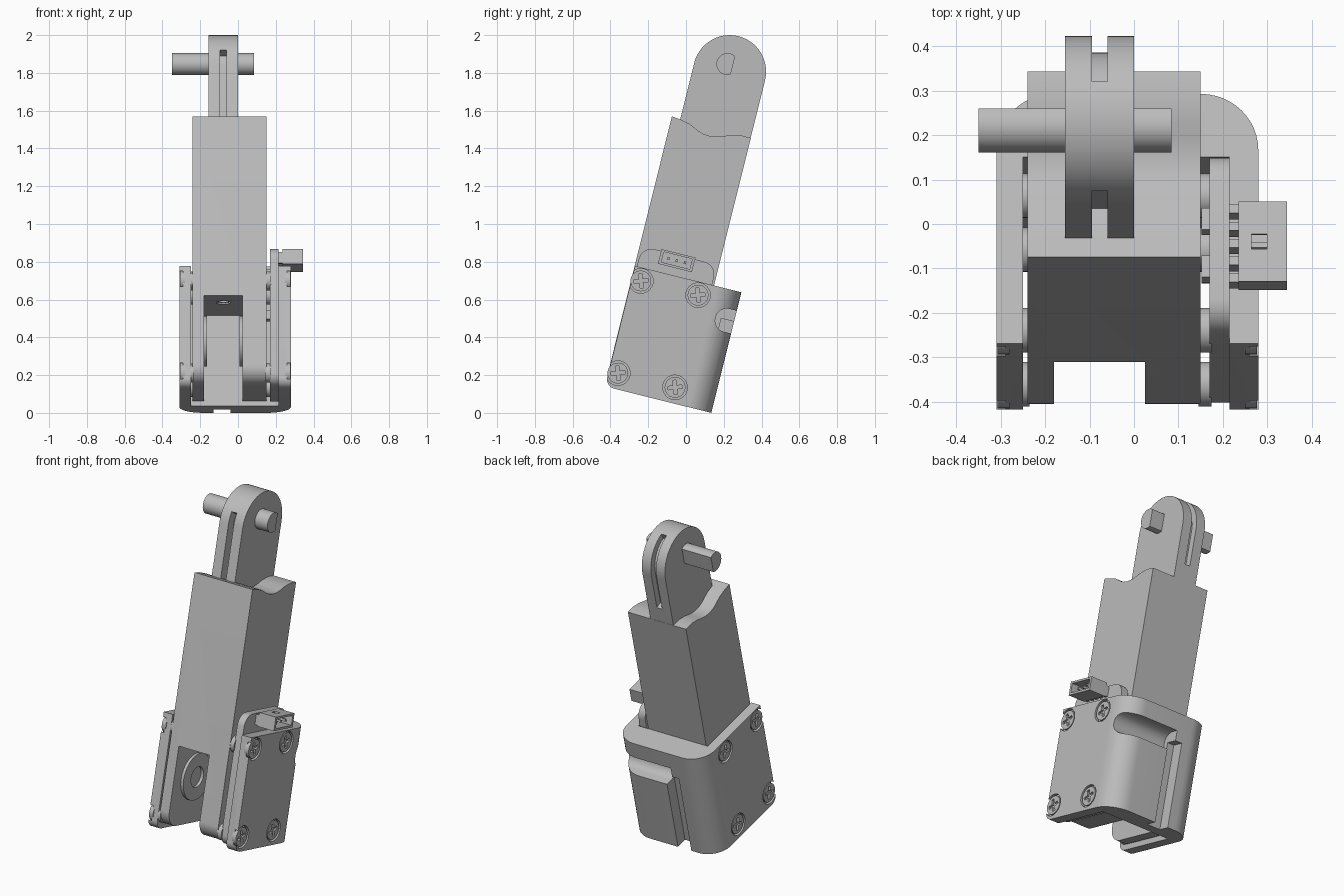
import bpy, bmesh, math
from mathutils import Matrix, Vector

if "Cube" in bpy.data.objects:
    bpy.data.objects.remove(bpy.data.objects["Cube"], do_unlink=True)

# The whole finger is built upright, then leaned back
LEAN = Matrix.Rotation(math.radians(-14), 4, 'X')

grey = bpy.data.materials.new("plain grey")
grey.use_nodes = True
grey.diffuse_color = (0.5, 0.5, 0.5, 1)
grey.node_tree.nodes["Principled BSDF"].inputs["Base Color"].default_value = (0.5, 0.5, 0.5, 1)


def arc(cx, cy, r, a0, a1, n=12):
    angles = [math.radians(a0 + (a1 - a0) * i / n) for i in range(n + 1)]
    return [(cx + r * math.cos(a), cy + r * math.sin(a)) for a in angles]


def circle(cx, cy, r, n=32):
    return arc(cx, cy, r, 0, 360, n)[:-1]


def rounded(x0, y0, x1, y1, bl=0, br=0, tr=0, tl=0):
    """Rectangle with a radius for each corner."""
    pts = []
    for x, y, r, sx, sy, a in ((x0, y0, bl, 1, 1, 180), (x1, y0, br, -1, 1, 270),
                               (x1, y1, tr, -1, -1, 0), (x0, y1, tl, 1, -1, 90)):
        pts += arc(x + sx * r, y + sy * r, r, a, a + 90, 8) if r else [(x, y)]
    return pts


def extrude(name, pts, a, b, axis='X'):
    """Extrude a profile along X (points are y, z) or Z (points are x, y)."""
    bm = bmesh.new()
    place = (lambda u, v, w: (w, u, v)) if axis == 'X' else (lambda u, v, w: (u, v, w))
    face = bm.faces.new([bm.verts.new(LEAN @ Vector(place(u, v, a))) for u, v in pts])
    moved = bmesh.ops.extrude_face_region(bm, geom=[face])["geom"]
    shift = LEAN @ Vector(place(0, 0, b - a))
    bmesh.ops.translate(bm, vec=shift, verts=[g for g in moved if isinstance(g, bmesh.types.BMVert)])
    bmesh.ops.recalc_face_normals(bm, faces=bm.faces)
    mesh = bpy.data.meshes.new(name)
    bm.to_mesh(mesh)
    bm.free()
    mesh.materials.append(grey)
    obj = bpy.data.objects.new(name, mesh)
    bpy.context.collection.objects.link(obj)
    return obj


def cut(obj, cutters, mode='DIFFERENCE'):
    """Apply boolean cutters, then discard them."""
    for c in cutters:
        c.hide_render = True
        mod = obj.modifiers.new("cut", 'BOOLEAN')
        mod.operation, mod.solver, mod.object = mode, 'EXACT', c
    deps = bpy.context.evaluated_depsgraph_get()
    mesh = bpy.data.meshes.new_from_object(obj.evaluated_get(deps))
    obj.modifiers.clear()
    obj.data = mesh
    for c in cutters:
        bpy.data.objects.remove(c, do_unlink=True)


# Finger body with wavy shoulder and a forked lower end
wave = [(-0.019, 1.495), (-0.074, 1.496), (-0.133, 1.482), (-0.165, 1.468), (-0.20, 1.457),
        (-0.239, 1.453), (-0.27, 1.456), (-0.30, 1.465), (-0.351, 1.489), (-0.405, 1.50), (-0.452, 1.505)]
body = extrude("finger_body", arc(-0.362, 0.15, 0.09, 180, 270) + [(-0.019, 0.06)] + wave, -0.24, 0.15)
cut(body, [extrude("fork_slot", rounded(-0.6, -0.1, 0.1, 0.527), -0.18, 0.025),
           extrude("spring_hole", circle(-0.0775, -0.30, 0.038), 0.5, 0.7, 'Z')])
for i in range(4):
    z = 0.535 + 0.03 * i
    ring = extrude("thread_ring", circle(-0.0775, -0.30, 0.038), z, z + 0.012, 'Z')
    cut(ring, [extrude("thread_bore", circle(-0.0775, -0.30, 0.028), z - 0.1, z + 0.1, 'Z')])

# Round bearing rings on the inner walls of the fork
for name, a, b in (("bearing_right", -0.18, -0.163), ("bearing_left", 0.008, 0.025)):
    ring = extrude(name, circle(-0.245, 0.33, 0.135, 48), a, b)
    cut(ring, [extrude("bearing_bore", circle(-0.245, 0.33, 0.06), a - 0.1, b + 0.1)])

# Fingertip lug with tendon grooves front and back
CY, CZ, R = -0.213, 1.809, 0.193
lug = extrude("fingertip_lug", [(CY - R, 1.4), (CY + R, 1.4)] + arc(CY, CZ, R, 0, 180, 32), -0.155, 0)
back = ([(CY + 0.155, 1.6), (CY + 0.26, 1.57)] + arc(CY, CZ, 0.26, 0, 76)
        + arc(CY, CZ, 0.155, 76, 0))
front = (arc(CY, CZ, 0.26, 158, 180, 6) + [(CY - 0.26, 1.47), (CY - 0.12, 1.47)]
         + arc(CY, CZ, 0.14, 180, 158, 6))
cut(lug, [extrude("back_groove", back, -0.095, -0.06),
          extrude("front_groove", front, -0.095, -0.06)])

# Cross pin with one flat side
extrude("cross_pin", arc(-0.234, 1.845, 0.058, 59, 301, 28), -0.35, 0.085)

# Rear housing: rounded U wrapped around the fork
u_shape = ([(-0.31, -0.45)] + arc(-0.18, 0, 0.13, 180, 90) + arc(0.15, 0, 0.13, 90, 0)
           + [(0.28, -0.45), (0.215, -0.45), (0.215, -0.017), (-0.25, -0.017), (-0.25, -0.45)])
housing = extrude("rear_housing", u_shape, 0.0325, 0.69, 'Z')
cut(housing, [extrude("side_outline", rounded(-0.45, 0.0325, 0.2, 0.8, bl=0.05), -0.5, 0.5)], 'INTERSECT')
SCREWS = [(p, q) for p in (-0.401, -0.089) for q in (0.117, 0.62)]
cut(housing, [extrude("cable_channel", rounded(0.03, 0.465, 0.3, 0.59, bl=0.06, tl=0.06), -0.085, 0.4),
              extrude("rear_groove", rounded(-0.13, 0.06, -0.04, 0.3), -0.1, 0.53, 'Z')])
cut(housing, [extrude("screw_recess", circle(p, q, 0.065), a, b)
              for p, q in SCREWS for a, b in ((0.26, 0.35), (-0.35, -0.29))])

# Screws with cross recesses, and spacers behind the plates
w, l = 0.009, 0.038
cross = [(w, l), (w, w), (l, w)]
cross += [(y, -x) for x, y in cross[:3]]
cross += [(-x, -y) for x, y in cross[:6]]
for p, q in SCREWS:
    for a, b, out in ((0.25, 0.277, 0.265), (-0.28, -0.307, -0.295)):
        head = extrude("screw_head", circle(p, q, 0.055), a, b)
        tilt = Matrix.Rotation(math.radians(20), 2)
        marks = [tilt @ Vector(c) + Vector((p, q)) for c in cross]
        cut(head, [extrude("cross_recess", marks, out, out + math.copysign(0.1, out))])
    extrude("spacer_left", circle(p, q, 0.05), 0.145, 0.175)
    extrude("spacer_right", circle(p, q, 0.05), -0.255, -0.235)

# Circuit board plate under the left cover, with small components
extrude("board_plate", rounded(-0.44, 0.05, -0.03, 0.80, 0.06, 0.02, 0.07, 0.07), 0.17, 0.215)
for p, q in ((-0.30, 0.66), (-0.20, 0.70), (-0.25, 0.45)):
    extrude("board_component", rounded(p, q, p + 0.05, q + 0.05), 0.152, 0.172)

# Cable connector with open socket, contact pins and mounting tabs
plug = extrude("connector", rounded(-0.335, 0.73, -0.15, 0.81), 0.235, 0.345)
cut(plug, [extrude("socket", rounded(-0.32, 0.743, -0.165, 0.798), 0.265, 0.4),
           extrude("key_slot", rounded(-0.26, 0.785, -0.225, 0.85), 0.265, 0.30)])
for i in range(3):
    p = -0.2425 + 0.045 * (i - 1)
    extrude("contact_pin", rounded(p - 0.006, 0.763, p + 0.006, 0.777), 0.26, 0.325)
for i in range(5):
    p = -0.333 + 0.04 * i
    extrude("connector_tab", rounded(p, 0.735, p + 0.02, 0.795), 0.21, 0.24)

# Smooth the curves and keep the edges crisp
bpy.ops.object.select_all(action='DESELECT')
for obj in bpy.context.collection.objects:
    if obj.type == 'MESH' and obj.data.materials and obj.data.materials[0] == grey:
        obj.select_set(True)
        bpy.context.view_layer.objects.active = obj
bpy.ops.object.shade_smooth_by_angle(angle=math.radians(30))
